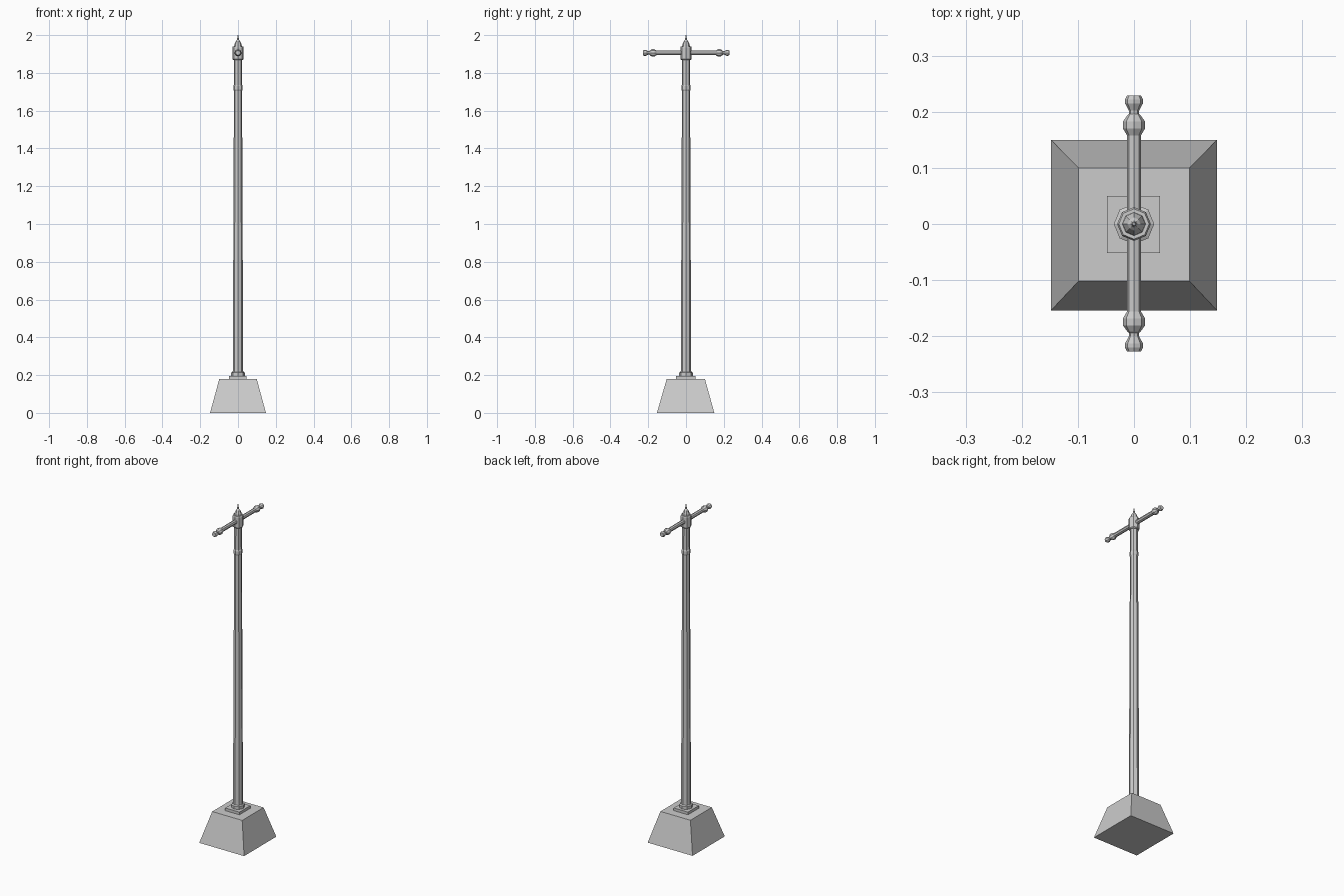
import bpy, bmesh, math
from mathutils import Matrix

if "Cube" in bpy.data.objects:
    bpy.data.objects.remove(bpy.data.objects["Cube"])


def finish(name, bm, matrix=None):
    bmesh.ops.remove_doubles(bm, verts=bm.verts, dist=1e-6)
    bmesh.ops.recalc_face_normals(bm, faces=bm.faces)
    if matrix:
        bm.transform(matrix)
    mesh = bpy.data.meshes.new(name)
    bm.to_mesh(mesh)
    bm.free()
    obj = bpy.data.objects.new(name, mesh)
    bpy.context.collection.objects.link(obj)
    return obj


def skin(name, rings, matrix=None):
    """Closed solid through a stack of equal-sided rings."""
    bm = bmesh.new()
    loops = [[bm.verts.new(p) for p in ring] for ring in rings]
    n = len(loops[0])
    for a, b in zip(loops, loops[1:]):
        for i in range(n):
            j = (i + 1) % n
            bm.faces.new((a[i], a[j], b[j], b[i]))
    bm.faces.new(loops[0][::-1])
    bm.faces.new(loops[-1])
    return finish(name, bm, matrix)


def turned(name, profile, sides=8, matrix=None):
    rings = [[(r * math.cos(2 * math.pi * i / sides),
               r * math.sin(2 * math.pi * i / sides), z) for i in range(sides)]
             for r, z in profile]
    return skin(name, rings, matrix)


def square_block(name, layers):
    rings = [[(cx - hx, cy - hy, z), (cx + hx, cy - hy, z),
              (cx + hx, cy + hy, z), (cx - hx, cy + hy, z)]
             for cx, cy, hx, hy, z in layers]
    return skin(name, rings)


# Tapered stone footing and mounting plate
square_block("footing", [(0, -0.002, 0.148, 0.152, 0), (0, -0.001, 0.099, 0.101, 0.18)])
square_block("mounting_plate", [(-0.001, -0.001, 0.047, 0.051, 0.178),
                                (-0.001, -0.001, 0.047, 0.051, 0.196)])

# Tapered post with foot collar and a thin upper ring
turned("post", [(0.036, 0.194), (0.036, 0.213), (0.028, 0.217), (0.0275, 0.23),
                (0.0215, 1.705), (0.0245, 1.712), (0.0245, 1.73),
                (0.0215, 1.737), (0.021, 1.88)])

# Head socket and pointed finial
turned("head_socket", [(0.026, 1.868), (0.03, 1.873), (0.03, 1.934), (0.027, 1.94)])
turned("finial", [(0.021, 1.938), (0.019, 1.95), (0.0115, 1.968),
                  (0.006, 1.974), (0.004, 1.985), (0.0025, 2.0)])

# Ladder bar with turned knobs at both ends
half = [(0.0125, 0.157), (0.0195, 0.169), (0.0195, 0.182), (0.0115, 0.193),
        (0.009, 0.195), (0.009, 0.201), (0.016, 0.214), (0.016, 0.221), (0.0125, 0.228)]
profile = [(r, -z) for r, z in reversed(half)] + half
turned("ladder_bar", profile, 8,
       Matrix.Translation((0, 0.001, 1.906)) @ Matrix.Rotation(-math.pi / 2, 4, 'X'))
